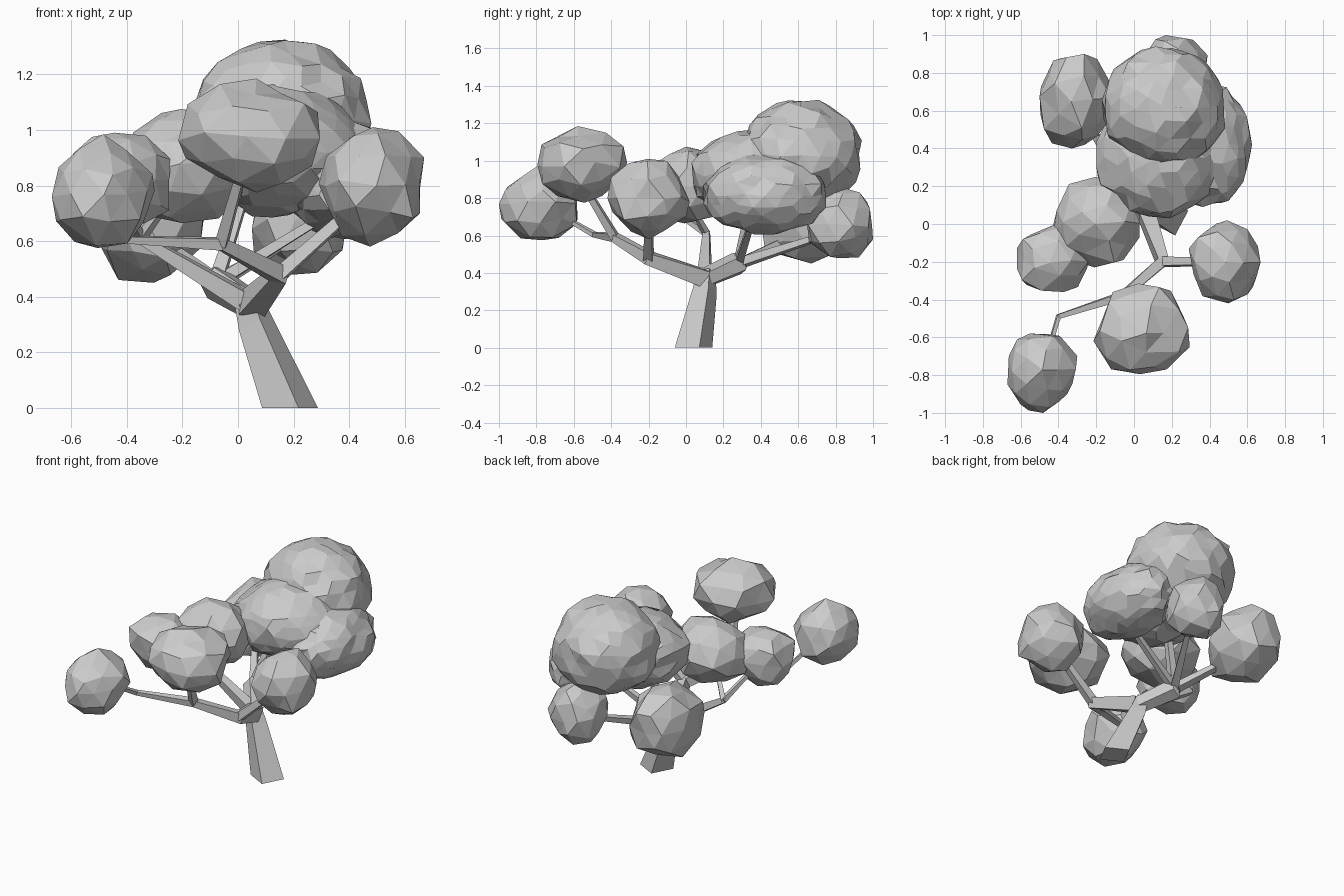
import bpy, bmesh, math, random
from mathutils import Vector

if "Cube" in bpy.data.objects:
    bpy.data.objects.remove(bpy.data.objects["Cube"], do_unlink=True)

grey = bpy.data.materials.new("plain_grey")
grey.use_nodes = True
GREY = (0.6, 0.6, 0.6, 1)
grey.diffuse_color = GREY
grey.node_tree.nodes["Principled BSDF"].inputs["Base Color"].default_value = GREY


def finish(name, bm):
    bmesh.ops.recalc_face_normals(bm, faces=bm.faces[:])
    mesh = bpy.data.meshes.new(name)
    bm.to_mesh(mesh)
    bm.free()
    mesh.materials.append(grey)
    obj = bpy.data.objects.new(name, mesh)
    bpy.context.collection.objects.link(obj)
    return obj


def foliage(name, centre, radii, seed, detail=2):
    """Faceted leaf clump: a jittered icosphere fitted to its half sizes."""
    rng = random.Random(seed)
    shift = 0.26 / detail ** 1.5
    bm = bmesh.new()
    bmesh.ops.create_icosphere(bm, subdivisions=detail, radius=1)
    for v in bm.verts:
        side = Vector([rng.uniform(-shift, shift) for _ in range(3)])
        v.co = v.co * rng.uniform(0.97, 1.03) + side
    for axis in range(3):
        values = [v.co[axis] for v in bm.verts]
        low, high = min(values), max(values)
        for v in bm.verts:
            t = (v.co[axis] - low) / (high - low) * 2 - 1
            v.co[axis] = centre[axis] + t * radii[axis]
    # merge nearly flat neighbours into larger facets
    bmesh.ops.dissolve_limit(bm, angle_limit=math.radians(9),
                             verts=bm.verts[:], edges=bm.edges[:])
    finish(name, bm)


def limb(name, points, radii, sides=4, turn=0.6):
    """Tapered angular tube through the points."""
    pts = [Vector(p) for p in points]
    bm = bmesh.new()
    rings = []
    for i, p in enumerate(pts):
        d = (pts[min(i + 1, len(pts) - 1)] - pts[max(i - 1, 0)]).normalized()
        if name == "trunk" and i == 0:
            d = Vector((0, 0, 1))
        ref = Vector((0, 1, 0)) if abs(d.z) > 0.8 else Vector((0, 0, 1))
        u = d.cross(ref).normalized()
        w = d.cross(u)
        angles = [turn + math.tau * k / sides for k in range(sides)]
        rings.append([bm.verts.new(p + (u * math.cos(a) + w * math.sin(a)) * radii[i])
                      for a in angles])
    for a, b in zip(rings, rings[1:]):
        for k in range(sides):
            n = (k + 1) % sides
            bm.faces.new((a[k], a[n], b[n], b[k]))
    bm.faces.new(rings[0])
    bm.faces.new(rings[-1])
    finish(name, bm)


# Leaf clumps
foliage("front_right_clump", (-0.485, -0.79, 0.78), (0.185, 0.21, 0.205), 1)
foliage("front_centre_clump", (0.04, -0.555, 0.98), (0.255, 0.24, 0.205), 2)
foliage("left_clump", (0.48, -0.2, 0.795), (0.19, 0.22, 0.215), 3)
foliage("middle_clump", (-0.2, 0.01, 0.87), (0.23, 0.24, 0.205), 4)
foliage("right_clump", (-0.43, -0.18, 0.82), (0.19, 0.18, 0.17), 5)
foliage("back_right_clump", (-0.31, 0.65, 0.68), (0.19, 0.25, 0.23), 6)
foliage("back_low_clump", (0.22, 0.82, 0.67), (0.17, 0.18, 0.19), 7)
foliage("crown_clump", (0.155, 0.62, 1.02), (0.325, 0.32, 0.305), 8, 3)
foliage("inner_clump", (0.13, 0.36, 0.925), (0.33, 0.33, 0.24), 9, 3)
foliage("back_left_clump", (0.39, 0.42, 0.82), (0.235, 0.33, 0.215), 10, 3)

# Trunk and the forks where branches split
TOP = (0.05, 0.1, 0.37)
FRONT_FORK = (0.15, -0.2, 0.48)
TWIG_FORK = (-0.06, -0.38, 0.59)
BACK_FORK = (-0.08, 0.28, 0.45)
SIDE_FORK = (-0.35, 0.11, 0.61)
limb("trunk", [(0.187, 0.04, 0), (0.065, 0.1, 0.3), (0.03, 0.11, 0.41)],
     [0.105, 0.068, 0.05], turn=0.3)

# Front branches
limb("front_branch", [TOP, FRONT_FORK, TWIG_FORK], [0.065, 0.045, 0.03])
limb("left_branch", [FRONT_FORK, (0.42, -0.2, 0.72)], [0.035, 0.025])
limb("front_centre_branch", [TWIG_FORK, (0.01, -0.53, 0.84)], [0.03, 0.022])
limb("front_right_branch", [TWIG_FORK, (-0.4, -0.49, 0.605), (-0.46, -0.69, 0.72)],
     [0.03, 0.018, 0.014])

# Side branches
limb("side_branch", [TOP, SIDE_FORK], [0.05, 0.025])
limb("middle_branch", [SIDE_FORK, (-0.25, 0.03, 0.75)], [0.022, 0.016])
limb("right_branch", [SIDE_FORK, (-0.42, -0.09, 0.75)], [0.022, 0.014])

# Back branches
limb("back_branch", [TOP, BACK_FORK, (-0.07, 0.31, 0.49)], [0.055, 0.065, 0.03], sides=5)
limb("back_right_branch", [BACK_FORK, (-0.28, 0.58, 0.6)], [0.035, 0.022])
limb("back_low_branch", [BACK_FORK, (0.18, 0.74, 0.6)], [0.035, 0.02])
limb("inner_branch", [BACK_FORK, (0.02, 0.34, 0.76)], [0.035, 0.025])
limb("back_left_branch", [BACK_FORK, (0.33, 0.36, 0.7)], [0.03, 0.02])
